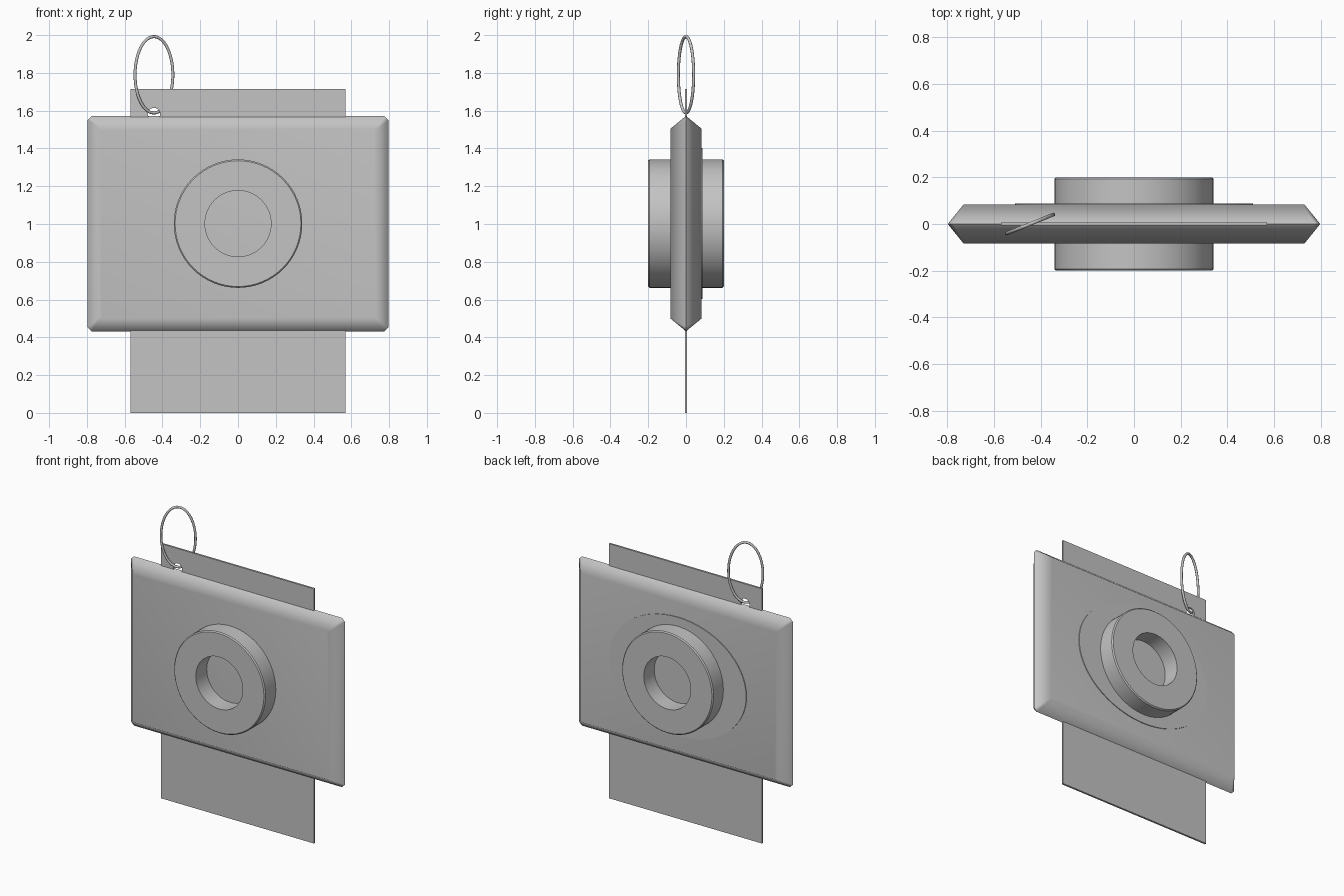
import bpy, bmesh, math

if "Cube" in bpy.data.objects:
    bpy.data.objects.remove(bpy.data.objects["Cube"])

GREY = (0.55, 0.55, 0.55, 1)
grey = bpy.data.materials.new("plain grey")
grey.use_nodes = True
grey.diffuse_color = GREY
grey.node_tree.nodes["Principled BSDF"].inputs["Base Color"].default_value = GREY

MID = 1.002          # height of the body centre
FACE = 0.083         # half depth of the body


def finish(name, bm, angle=None):
    bmesh.ops.recalc_face_normals(bm, faces=bm.faces)
    mesh = bpy.data.meshes.new(name)
    bm.to_mesh(mesh)
    bm.free()
    mesh.materials.append(grey)
    obj = bpy.data.objects.new(name, mesh)
    bpy.context.collection.objects.link(obj)
    if angle:
        bpy.ops.object.select_all(action='DESELECT')
        obj.select_set(True)
        bpy.context.view_layer.objects.active = obj
        bpy.ops.object.shade_smooth_by_angle(angle=math.radians(angle))
    return obj


def loft(bm, loops, caps):
    rows = [[bm.verts.new(p) for p in loop] for loop in loops]
    pairs = list(zip(rows, rows[1:])) if caps else list(zip(rows, rows[1:] + rows[:1]))
    n = len(rows[0])
    for a, b in pairs:
        for i in range(n):
            j = (i + 1) % n
            bm.faces.new((a[i], a[j], b[j], b[i]))
    if caps:
        bm.faces.new(rows[0])
        bm.faces.new(rows[-1])


def ellipse(rx, rz, y, n=64):
    return [(rx * math.cos(2 * math.pi * i / n), y,
             MID + rz * math.sin(2 * math.pi * i / n)) for i in range(n)]


def clipped_rect(w, h, c, y):
    corners = [(w, h - c), (w - c, h), (c - w, h), (-w, h - c),
               (-w, c - h), (c - w, -h), (w - c, -h), (w, c - h)]
    return [(x, y, MID + z) for x, z in corners]


# Body: flat block whose rim tapers to a ridge all round
bm = bmesh.new()
loft(bm, [clipped_rect(0.73, 0.502, 0.008, -FACE),
          clipped_rect(0.797, 0.57, 0.022, 0),
          clipped_rect(0.73, 0.502, 0.008, FACE)], True)
body = finish("body", bm, 60)
weighted = body.modifiers.new("even normals", 'WEIGHTED_NORMAL')
weighted.keep_sharp = True

# Lens barrels on both faces, with a softened outer rim
for name, s in (("front_barrel", -1), ("back_barrel", 1)):
    profile = [(0.34, FACE - 0.01), (0.34, 0.193), (0.333, 0.2),
               (0.175, 0.2), (0.175, FACE - 0.01)]
    bm = bmesh.new()
    loft(bm, [ellipse(r, r, s * y) for r, y in profile], False)
    finish(name, bm, 30)

# Thin oval plate on the back
bm = bmesh.new()
loft(bm, [ellipse(0.51, 0.4, 0.08), ellipse(0.51, 0.4, 0.088)], True)
finish("back_plate", bm, 30)

# Card passing through the body, with a punched hole for the ring
bm = bmesh.new()
bmesh.ops.create_cube(bm, size=1)
for v in bm.verts:
    v.co = (v.co.x * 1.14, v.co.y * 0.013, (v.co.z + 0.5) * 1.715)
card = finish("card", bm)

bm = bmesh.new()
loft(bm, [[(-0.445 + x * 0.1, y, 1.582 + (z - MID) * 0.1) for x, y, z in ellipse(0.33, 0.33, d, 24)]
          for d in (-0.05, 0.05)], True)
cutter = finish("hole_cutter", bm)
cutter.hide_render = True
cutter.hide_viewport = True
cut = card.modifiers.new("hole", 'BOOLEAN')
cut.object = cutter
cut.operation = 'DIFFERENCE'
cut.solver = 'EXACT'

# Oval wire ring threaded through the hole
RX, RZ, TUBE, SEG, SIDES = 0.108, 0.202, 0.008, 64, 10
turn = math.radians(22)
loops = []
for i in range(SEG):
    a = 2 * math.pi * i / SEG
    nx, nz = RZ * math.cos(a), RX * math.sin(a)
    length = math.hypot(nx, nz)
    loop = []
    for k in range(SIDES):
        b = 2 * math.pi * k / SIDES
        out = TUBE * math.cos(b) / length
        x = RX * math.cos(a) + nx * out
        y = TUBE * math.sin(b)
        z = RZ * math.sin(a) + nz * out
        loop.append((-0.445 + x * math.cos(turn) - y * math.sin(turn),
                     x * math.sin(turn) + y * math.cos(turn), 1.79 + z))
    loops.append(loop)
bm = bmesh.new()
loft(bm, loops, False)
finish("wire_ring", bm, 60)
